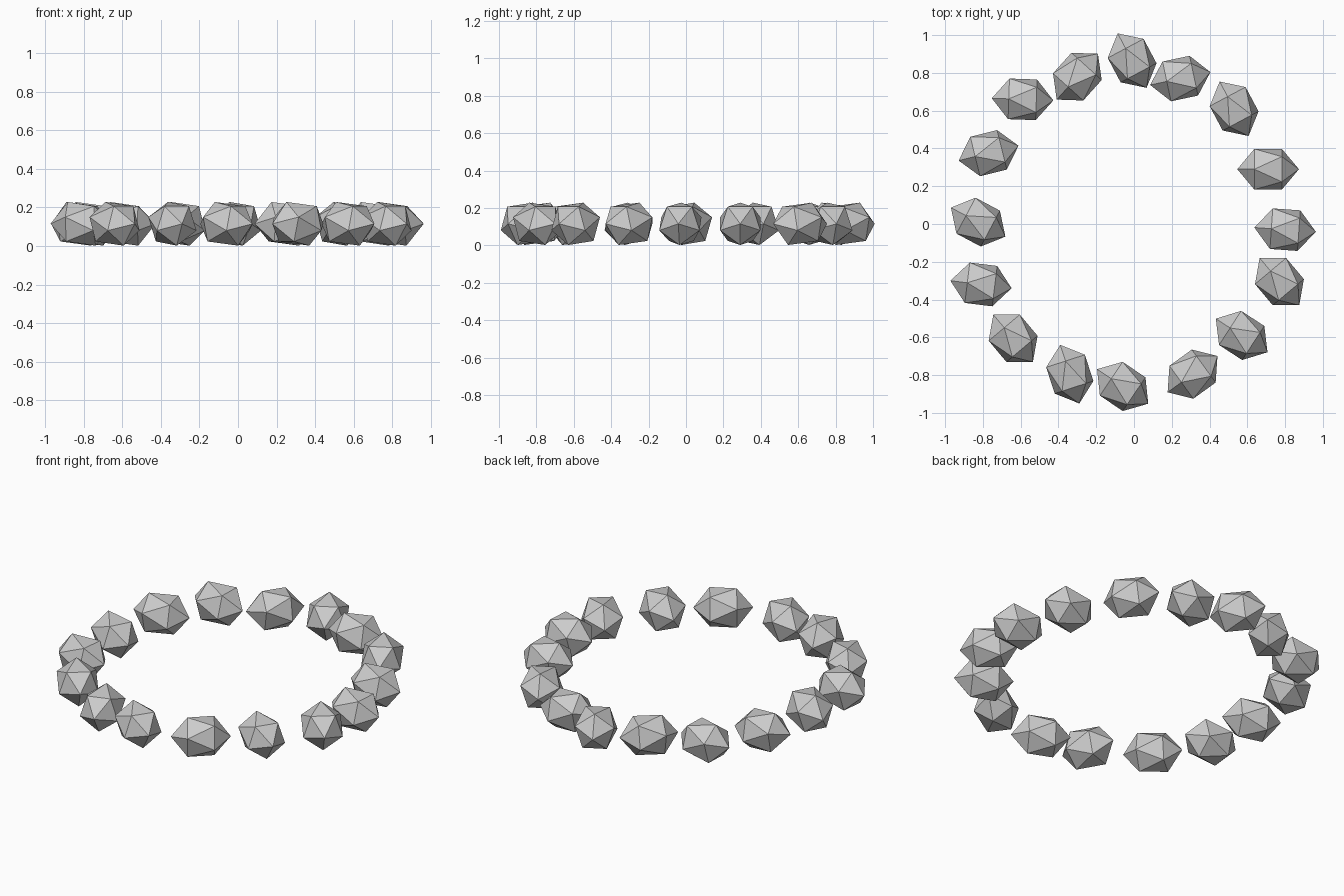
import bpy
import bmesh
from math import radians
from mathutils import Matrix

if "Cube" in bpy.data.objects:
    bpy.data.objects.remove(bpy.data.objects["Cube"])

R = 0.1265      # stone radius
STRETCH = 1.29  # elongation along each stone's long axis
Z = 0.115

# ring of stones: x, y, heading in degrees
STONES = [
    (-0.01, 0.865, -62), (0.245, 0.77, 12), (0.53, 0.61, -62), (0.71, 0.29, 0),
    (0.80, -0.03, -4), (0.77, -0.305, -50), (0.57, -0.59, -33), (0.31, -0.795, 36),
    (-0.06, -0.86, -34), (-0.34, -0.795, -72), (-0.64, -0.605, -50), (-0.81, -0.32, -7),
    (-0.825, 0.01, -28), (-0.77, 0.375, 14), (-0.59, 0.66, -2), (-0.30, 0.78, 48),
]

# shared faceted stone: icosahedron laid on its side and stretched lengthwise
bm = bmesh.new()
bmesh.ops.create_icosphere(bm, subdivisions=1, radius=R)
bm.transform(Matrix.Diagonal((STRETCH, 1, 1, 1)) @ Matrix.Rotation(radians(90), 4, 'Y'))
mesh = bpy.data.meshes.new("stone")
bm.to_mesh(mesh)
bm.free()

for i, (x, y, heading) in enumerate(STONES, 1):
    stone = bpy.data.objects.new(f"ring_stone_{i}", mesh)
    stone.location = (x, y, Z)
    stone.rotation_euler = (0, 0, radians(heading))
    bpy.context.collection.objects.link(stone)
